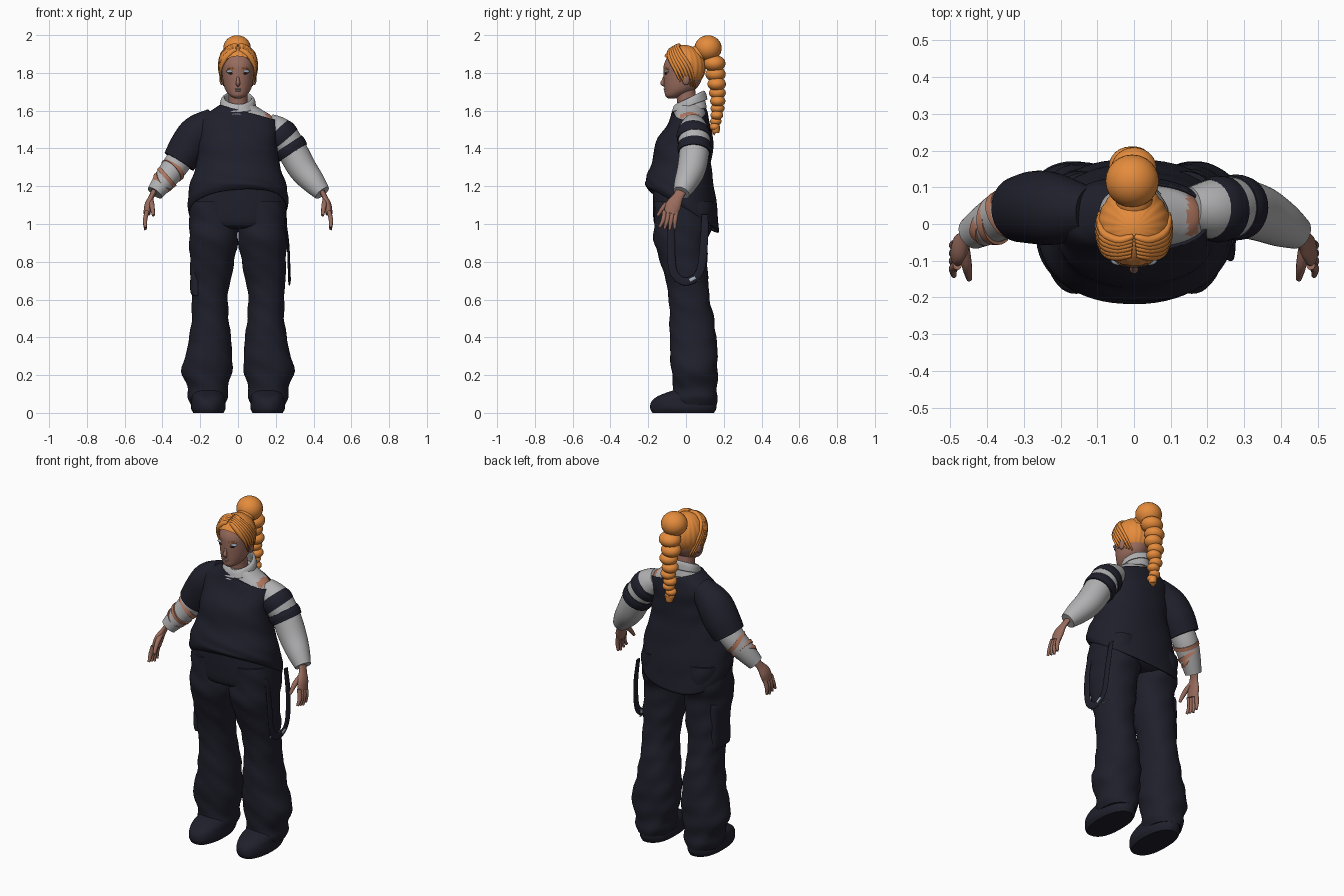
import bpy, bmesh, math
from mathutils import Vector, Matrix

if "Cube" in bpy.data.objects:
    bpy.data.objects.remove(bpy.data.objects["Cube"])


def material(name, r, g, b):
    m = bpy.data.materials.new(name)
    m.use_nodes = True
    m.diffuse_color = (r, g, b, 1)
    bsdf = next(n for n in m.node_tree.nodes if n.type == "BSDF_PRINCIPLED")
    bsdf.inputs["Base Color"].default_value = (r, g, b, 1)
    return m


navy = material("navy cloth", 0.014, 0.014, 0.025)
grey = material("grey cloth", 0.44, 0.44, 0.45)
orange = material("orange hair", 0.78, 0.26, 0.045)
skin = material("brown skin", 0.32, 0.15, 0.11)
tan = material("tan wrap", 0.45, 0.19, 0.12)
pale = material("pale blue makeup", 0.36, 0.43, 0.5)
dark = material("dark eye", 0.03, 0.015, 0.012)
lip = material("lip", 0.42, 0.29, 0.27)


def finish(name, bm, mat, angle=50):
    mesh = bpy.data.meshes.new(name)
    bmesh.ops.recalc_face_normals(bm, faces=bm.faces[:])
    for f in bm.faces:
        f.smooth = True
    bm.to_mesh(mesh)
    bm.free()
    mesh.set_sharp_from_angle(angle=math.radians(angle))
    mesh.materials.append(mat)
    ob = bpy.data.objects.new(name, mesh)
    bpy.context.collection.objects.link(ob)
    return ob


def blend(rows, steps):
    """Smooth curve through rows of numbers."""
    out = []
    for i in range(len(rows) - 1):
        a, b, c, d = (rows[max(0, min(len(rows) - 1, i + k))] for k in (-1, 0, 1, 2))
        for s in range(steps):
            t = s / steps
            out.append([q + t / 2 * (r - p + t * (2 * p - 5 * q + 4 * r - w + t * (3 * (q - r) + w - p)))
                        for p, q, r, w in zip(a, b, c, d)])
    return out + [list(rows[-1])]


def skin_rings(rings, caps=True):
    bm = bmesh.new()
    loops = [[bm.verts.new(p) for p in ring] for ring in rings]
    n = len(loops[0])
    for lo, hi in zip(loops, loops[1:]):
        for j in range(n):
            k = (j + 1) % n
            bm.faces.new((lo[j], lo[k], hi[k], hi[j]))
    if caps:
        bm.faces.new(loops[0])
        bm.faces.new(loops[-1])
    return bm


def loft(rows, n=48, power=2.0, fold=0.0, caps=True, steps=5):
    """Horizontal rings: z, cx, cy, rx, ry, and optional x and y tilt."""
    rings = []
    for z, cx, cy, rx, ry, tx, ty in blend([tuple(r) + (0,) * (7 - len(r)) for r in rows], steps):
        ring = []
        for j in range(n):
            a = math.tau * j / n
            c, s = math.cos(a), math.sin(a)
            w = 1 + fold * math.sin(z * 48 + 3 * c + 2 * s) * math.sin(2 * a + z * 9)
            dx = rx * w * math.copysign(abs(c) ** (2 / power), c)
            dy = ry * w * math.copysign(abs(s) ** (2 / power), s)
            ring.append((cx + dx, cy + dy, z + tx * dx + ty * dy))
        rings.append(ring)
    return skin_rings(rings, caps)


def tube(name, rows, mat, flat=1.0, ref=(0, 1, 0), n=20, steps=5):
    """Tube along x, y, z, radius; flat scales it across the ref axis."""
    pts = blend(rows, steps)
    rings = []
    for i, p in enumerate(pts):
        t = Vector(pts[min(i + 1, len(pts) - 1)][:3]) - Vector(pts[max(i - 1, 0)][:3])
        t.normalize()
        u = Vector(ref)
        u = (u - t * u.dot(t)).normalized()
        v = t.cross(u)
        ring = []
        for j in range(n):
            a = math.tau * j / n
            ring.append(Vector(p[:3]) + p[3] * (u * math.cos(a) + v * flat * math.sin(a)))
        rings.append(ring)
    return finish(name, skin_rings(rings), mat)


def ball(name, loc, radii, mat):
    bm = bmesh.new()
    bmesh.ops.create_uvsphere(bm, u_segments=24, v_segments=16, radius=1,
                              matrix=Matrix.Translation(loc) @ Matrix.Diagonal((*radii, 1)))
    return finish(name, bm, mat)


# Loose top with a slanted neckline and a hem that drops at the back
chest = [(1.33, 0, -.025, .218, .155), (1.44, 0, -.015, .205, .142), (1.52, 0, .012, .21, .115),
         (1.57, 0, .02, .19, .1), (1.6, 0, .02, .145, .092), (1.635, 0, .015, .09, .08)]
hem = [(1.07, 0, -.012, .258, .188, .07, -.6), (1.13, 0, -.024, .268, .192, .03, -.42),
       (1.22, 0, -.03, .25, .18, 0, -.16)]
bm = loft(hem + chest, n=64, power=2.2, fold=.016, caps=False)
bmesh.ops.bisect_plane(bm, geom=bm.verts[:] + bm.edges[:] + bm.faces[:], plane_co=(0, 0, 1.605),
                       plane_no=(.27, 0, 1), clear_outer=True)
top = finish("loose_top", bm, navy)
top.modifiers.new("thickness", "SOLIDIFY").thickness = .008

# Undershirt with torn patches on the bare shoulder
under = finish("undershirt", loft([(z, x, y, rx - .011, ry - .011) for z, x, y, rx, ry in chest], n=64, power=2.2), grey)
under.data.materials.append(tan)
for f in under.data.polygons:
    c = f.center
    if c.z > 1.55 and (.145 < c.x < .175 and c.y > -.03 or .08 < c.x < .14 and -.075 < c.y < -.06):
        f.material_index = 1

# Neck and folded collar, lower at the throat
finish("neck", loft([(1.57, 0, .015, .06, .06), (1.65, 0, .005, .05, .052), (1.74, 0, -.01, .05, .055)]), skin)
collar = finish("collar", loft([(1.595, 0, .015, .098, .088, 0, .2), (1.63, 0, .018, .072, .074, 0, .35),
                                (1.668, 0, .018, .07, .073, 0, .48), (1.66, 0, .018, .085, .085, 0, .45),
                                (1.625, 0, .015, .097, .094, 0, .35)], fold=.05, caps=False), grey)
collar.modifiers.new("thickness", "SOLIDIFY").thickness = .006

# Sleeves: long one with two dark bands on the left, short one on the right
tube("left_sleeve", [(.15, .04, 1.53, .06), (.22, .04, 1.48, .084), (.28, .045, 1.4, .08), (.34, .03, 1.295, .076),
                     (.4, 0, 1.22, .063), (.446, -.025, 1.165, .045)], grey, n=32)
tube("left_shoulder_band", [(.203, .04, 1.494, .081), (.224, .04, 1.473, .09), (.247, .042, 1.446, .088)], navy, n=32)
tube("left_arm_band", [(.264, .045, 1.422, .086), (.277, .045, 1.402, .09), (.293, .044, 1.377, .086)], navy, n=32)
tube("right_short_sleeve", [(-.12, .035, 1.555, .065), (-.21, .04, 1.485, .096), (-.265, .045, 1.405, .1),
                            (-.312, .04, 1.33, .09)], navy, n=32)
tube("right_forearm_sleeve", [(-.28, .04, 1.38, .07), (-.34, .03, 1.295, .068), (-.395, .002, 1.225, .058),
                              (-.44, -.025, 1.165, .045)], grey, n=32)
for i, (t, r) in enumerate(((.1, .071), (.42, .067), (.6, .061))):
    mid = Vector((-.335, .032, 1.3)).lerp(Vector((-.435, -.02, 1.175)), t)
    way = Vector((-.008, (i - 1) * .005, -.007))
    tube("forearm_wrap_%d" % i, [(*(mid - way), r), (*(mid + way), r)], tan, n=32)

# Hands
for side, s in (("left", 1), ("right", -1)):
    tube(side + "_palm", [(s * .438, -.02, 1.185, .03), (s * .458, -.042, 1.145, .028), (s * .474, -.066, 1.1, .041),
                          (s * .482, -.08, 1.055, .037)], skin, flat=.5)
    for i in range(4):
        y = -.05 - .021 * i
        tube("%s_finger_%d" % (side, i), [(s * .481, y, 1.07, .012), (s * .492, y - .008, 1.02, .012),
                                          (s * .49, y - .01 - .006 * i, .968 + .007 * abs(i - 1), .007)], skin, n=10)
    tube(side + "_thumb", [(s * .462, -.06, 1.13, .014), (s * .455, -.112, 1.095, .014),
                           (s * .448, -.15, 1.045, .008)], skin, n=10)

# Baggy trousers
finish("trouser_seat", loft([(.975, 0, -.012, .13, .12), (1.0, 0, -.012, .235, .155), (1.08, 0, -.012, .256, .163),
                             (1.2, 0, -.02, .235, .155)], power=2.3), navy)
leg = [(.045, .16, .052, .092, .11), (.08, .16, .048, .105, .118), (.13, .16, .05, .106, .115),
       (.22, .165, .045, .133, .122), (.35, .15, .04, .117, .125), (.5, .147, .03, .098, .117),
       (.62, .15, .015, .096, .108), (.75, .141, -.002, .112, .118), (.9, .13, -.028, .127, .14),
       (1.0, .129, -.014, .13, .155), (1.12, .125, -.01, .126, .155)]
shoe = [(0, .157, -.015, .08, .163), (.025, .157, -.014, .092, .175), (.06, .157, -.012, .09, .172),
        (.09, .157, .002, .085, .15), (.12, .157, .04, .07, .105)]
for side, s in (("left", 1), ("right", -1)):
    def flip(rows):
        return [(z, s * x, y, rx, ry) for z, x, y, rx, ry in rows]
    finish(side + "_trouser_leg", loft(flip(leg), power=2.2, fold=.035), navy)
    finish(side + "_shoe", loft(flip(shoe), power=2.3, fold=.02), navy)
finish("right_cargo_pocket", loft([(z, -.222, 0, r, .08) for z, r in ((.62, .012), (.64, .03), (.74, .03),
                                                                      (.86, .028), (.89, .01))], power=3, n=32), navy)

# Hanging hip strap with pale stitching along its lowest stretch
tube("hip_strap", [(.245, -.075, 1.06, .005), (.264, -.08, .9, .006), (.27, -.066, .745, .006), (.272, 0, .695, .006),
                   (.272, .072, .745, .006), (.265, .095, .9, .006), (.245, .1, 1.05, .005)],
     navy, flat=3.5, ref=(1, 0, 0), steps=8)
for i in range(5):
    y = -.06 + .03 * i
    tube("strap_stitch_%d" % i, [(.25, y, .697, .004), (.25, y + .018, .699, .004)], pale, flat=.8, n=8, ref=(1, 0, 0))
tube("strap_buckle", [(.272, .02, .7, .008), (.272, .05, .716, .008)], pale, flat=1.6, ref=(1, 0, 0), n=8)

# Head and face
finish("head", loft([(1.664, 0, -.078, .014, .016), (1.68, 0, -.062, .044, .048), (1.71, 0, -.034, .067, .08),
                     (1.75, 0, -.02, .079, .097), (1.8, 0, -.015, .085, .104), (1.85, 0, -.01, .087, .105),
                     (1.9, 0, 0, .072, .085), (1.93, 0, 0, .03, .04)]), skin)
tube("nose", [(0, -.111, 1.79, .005), (0, -.12, 1.76, .009), (0, -.123, 1.745, .012), (0, -.11, 1.732, .008)], skin, n=12)
ball("upper_lip", (0, -.109, 1.714), (.02, .01, .005), lip)
ball("lower_lip", (0, -.107, 1.705), (.017, .01, .005), lip)
for side, s in (("left", 1), ("right", -1)):
    ball(side + "_eye_makeup", (s * .038, -.1, 1.808), (.025, .013, .009), pale)
    ball(side + "_eye", (s * .036, -.106, 1.797), (.014, .009, .005), dark)
    ball(side + "_ear", (s * .086, .0, 1.765), (.012, .02, .03), skin)
    tube(side + "_brow", [(s * .015, -.115, 1.82, .003), (s * .038, -.108, 1.826, .003), (s * .06, -.091, 1.819, .002)],
         orange, n=8)

# Hair cap with combed grooves, cut along the hairline
middle = Vector((0, -.012, 1.833))
size = Vector((.1, .116, .115))
bm = bmesh.new()
bmesh.ops.create_uvsphere(bm, u_segments=96, v_segments=40, radius=1)
for v in bm.verts:
    groove = 1 + .014 * math.sin(22 * math.atan2(v.co.y, v.co.x)) * (1 - v.co.z ** 2)
    v.co = middle + v.co * size * groove
bmesh.ops.bisect_plane(bm, geom=bm.verts[:] + bm.edges[:] + bm.faces[:], plane_co=(0, -.11, 1.885),
                       plane_no=(0, 1, 1), clear_inner=True)
finish("hair_cap", bm, orange)

# Parted locks sweeping over the brow to the ears
for s in (1, -1):
    for i in range(6):
        path = []
        for k in range(6):
            t = k / 5
            a = math.radians(6 + (74 + 11 * i) * t)
            e = math.radians(50 + 6 * i - (88 + 9 * i) * t ** 2)
            d = Vector((s * math.sin(a) * math.cos(e), -math.cos(a) * math.cos(e), math.sin(e)))
            reach = 1 if e > 0 else 1 / math.sqrt(1 - .55 * math.sin(e) ** 2)
            path.append((*(middle + d * size * reach), .004 + .012 * math.sin(math.pi * min(1, t + .08))))
        tube("%s_lock_%d" % ("left" if s > 0 else "right", i), path, orange, flat=.8, ref=(0, 0, 1), n=10, steps=3)

# Bun and bubble braid hanging behind
ball("bun", (-.005, .117, 1.931), (.073, .072, .068), orange)
ball("bun_root", (0, .065, 1.9), (.05, .055, .045), orange)
z, r = 1.85, .062
for i in range(9):
    ball("braid_%d" % i, (-.006 + .006 * (-1) ** i, .15 + .018 * math.sin(i / 2.6), z), (r, r * .95, r * .72), orange)
    z -= r * .92
    r *= .91
tube("braid_tip", [(0, .155, z + .03, .026), (0, .158, z - .005, .018), (0, .156, 1.49, .004)], orange, n=12)
